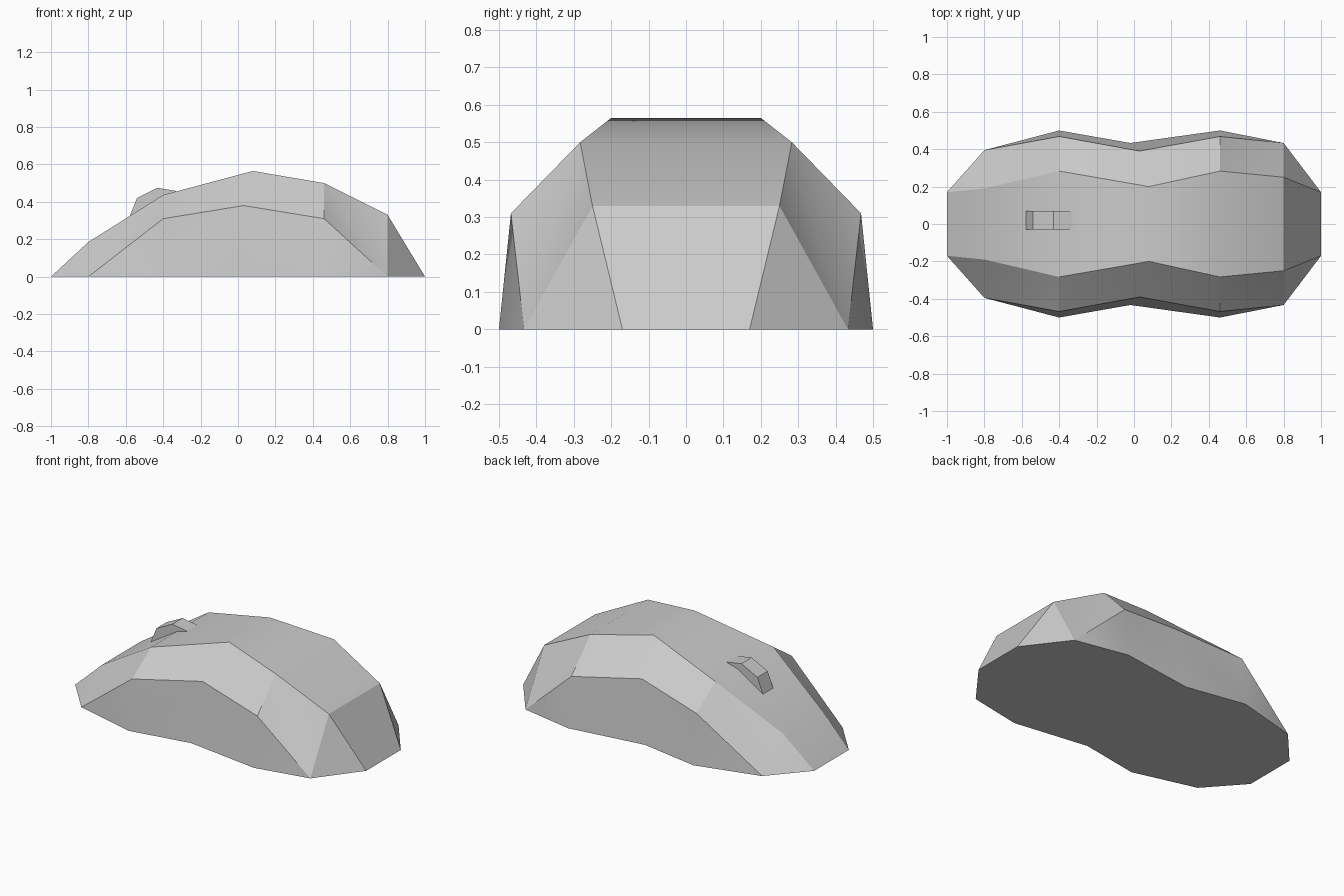
import bpy, bmesh, math

cube = bpy.data.objects.get("Cube")
if cube:
    bpy.data.objects.remove(cube)

grey = bpy.data.materials.new("plain grey")
grey.use_nodes = True
colour = (0.6, 0.6, 0.6, 1)
grey.diffuse_color = colour
grey.node_tree.nodes["Principled BSDF"].inputs["Base Color"].default_value = colour


def finish(name, bm, angle):
    bmesh.ops.recalc_face_normals(bm, faces=bm.faces)
    mesh = bpy.data.meshes.new(name)
    bm.to_mesh(mesh)
    bm.free()
    ob = bpy.data.objects.new(name, mesh)
    bpy.context.collection.objects.link(ob)
    mesh.materials.append(grey)
    bpy.ops.object.select_all(action="DESELECT")
    ob.select_set(True)
    bpy.context.view_layer.objects.active = ob
    bpy.ops.object.shade_smooth_by_angle(angle=math.radians(angle))
    return ob


# Shell outlines running nose to tail: x, half width, height
BASE = [(-1, .17, 0), (-.8, .395, 0), (-.4, .5, 0), (-.02, .433, 0),
        (.46, .5, 0), (.8, .433, 0), (1, .17, 0)]
WAIST = [(-.4, .468, .31), (.03, .39, .38), (.46, .468, .31)]
TOP = [(-.8, .19, .185), (-.4, .283, .437), (.08, .2, .565),
       (.46, .283, .5), (.8, .25, .33)]

bm = bmesh.new()


def rail(points, side):
    return [bm.verts.new((x, side * y, z)) for x, y, z in points]


sides = []
for side in (-1, 1):
    b, w, t = (rail(p, side) for p in (BASE, WAIST, TOP))
    sides.append((b, w, t))
    # Lower and upper side walls
    for i in range(2):
        bm.faces.new((b[i + 2], b[i + 3], w[i + 1], w[i]))
        bm.faces.new((w[i], w[i + 1], t[i + 2], t[i + 1]))
    # Nose and tail corners
    for tri in ((b[0], b[1], t[0]), (b[1], t[1], t[0]), (b[1], w[0], t[1]),
                (b[1], b[2], w[0]), (b[4], b[5], w[2]), (w[2], b[5], t[3]),
                (b[5], t[4], t[3]), (b[5], b[6], t[4])):
        bm.faces.new(tri)

# Top strip and flat underside
(b0, _, t0), (b1, _, t1) = sides
right, left = [b0[0]] + t0 + [b0[6]], [b1[0]] + t1 + [b1[6]]
for i in range(6):
    bm.faces.new((right[i], right[i + 1], left[i + 1], left[i]))
bm.faces.new(b0 + b1[::-1])
finish("mouse_shell", bm, 30)

# Scroll wheel: faceted profile extruded sideways, sunk in the shell
profile = [(-.58, .32), (-.54, .42), (-.43, .475), (-.33, .458), (-.4, .41)]
bm = bmesh.new()
face = bm.faces.new([bm.verts.new((x, -.03, z)) for x, z in profile])
new = bmesh.ops.extrude_face_region(bm, geom=[face])["geom"]
bmesh.ops.translate(bm, vec=(0, .1, 0),
                    verts=[v for v in new if isinstance(v, bmesh.types.BMVert)])
finish("scroll_wheel", bm, 20)
